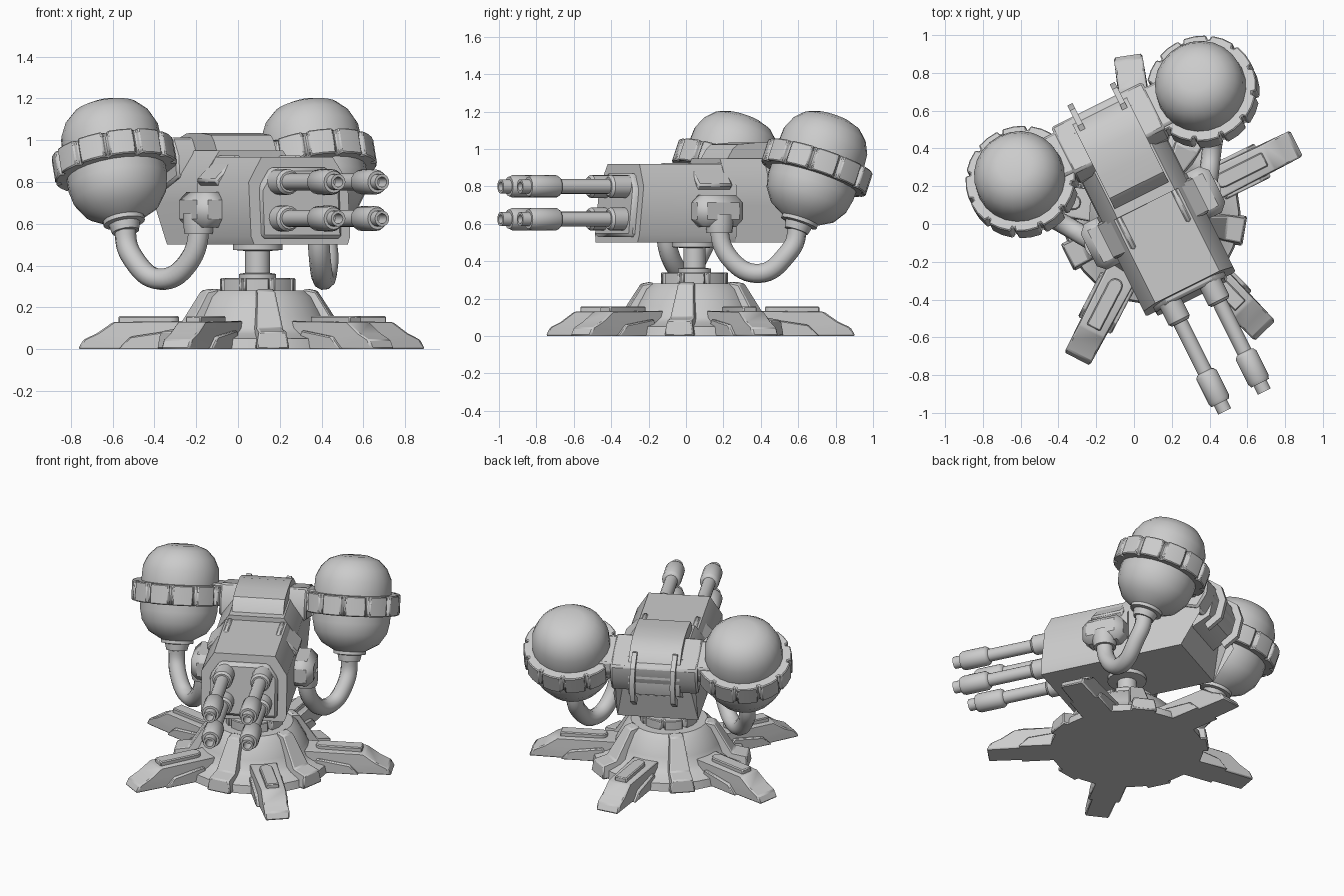
import bpy, bmesh, math
from mathutils import Matrix, Vector

if "Cube" in bpy.data.objects:
    bpy.data.objects.remove(bpy.data.objects["Cube"])

grey = bpy.data.materials.new("metal grey")
grey.diffuse_color = (0.6, 0.6, 0.6, 1)
grey.use_nodes = True
grey.node_tree.nodes["Principled BSDF"].inputs["Base Color"].default_value = grey.diffuse_color
# The whole model is swivelled about the base centre
WORLD = Matrix.Translation((0.094, 0.045, 0)) @ Matrix.Rotation(math.radians(26.5), 4, 'Z')
I = Matrix.Identity(4)


def finish(name, bm, mat=I, bevel=0):
    bmesh.ops.recalc_face_normals(bm, faces=bm.faces)
    me = bpy.data.meshes.new(name)
    bm.to_mesh(me)
    bm.free()
    me.materials.append(grey)
    ob = bpy.data.objects.new(name, me)
    bpy.context.collection.objects.link(ob)
    ob.matrix_world = WORLD @ mat
    if bevel:
        m = ob.modifiers.new("bevel", 'BEVEL')
        m.width, m.segments = bevel, 1
    return ob


def prism(name, pts, axis, c0, c1, mat=I, bevel=0, move=None):
    """Extrude a 2D outline along an axis; move(v) may shear or taper it."""
    bm = bmesh.new()
    put = {'x': lambda a, b, c: (c, a, b), 'y': lambda a, b, c: (a, c, b),
           'z': lambda a, b, c: (a, b, c)}[axis]
    lo = [bm.verts.new(put(a, b, c0)) for a, b in pts]
    hi = [bm.verts.new(put(a, b, c1)) for a, b in pts]
    n = len(pts)
    for i in range(n):
        j = (i + 1) % n
        bm.faces.new((lo[i], lo[j], hi[j], hi[i]))
    caps = [bm.faces.new(lo), bm.faces.new(hi)]
    if move:
        for v in bm.verts:
            move(v.co)
        bmesh.ops.connect_verts_concave(bm, faces=caps)
    return finish(name, bm, mat, bevel)


def box(name, size, mat, bevel=0.012):
    x, y, z = (s / 2 for s in size)
    return prism(name, [(-x, -y), (x, -y), (x, y), (-x, y)], 'z', -z, z, mat, bevel)


def lathe(name, prof, segs, mat=I):
    """Spin an (r, z) profile about z."""
    bm = bmesh.new()
    vs = [bm.verts.new((r, 0, z)) for r, z in prof]
    es = [bm.edges.new(p) for p in zip(vs, vs[1:])]
    bmesh.ops.spin(bm, geom=vs + es, cent=(0, 0, 0), axis=(0, 0, 1),
                   angle=math.tau, steps=segs, use_duplicate=False)
    bmesh.ops.remove_doubles(bm, verts=bm.verts, dist=1e-4)
    return finish(name, bm, mat)


def gear(r_in, r_out, teeth, duty=0.8):
    """Outline of a disc with broad shallow teeth."""
    pts = []
    for k in range(teeth):
        for f, r in ((0, r_out), (duty / 2, r_out), (duty, r_out), (duty + .06, r_in), (.94, r_in)):
            a = math.tau * (k + f) / teeth
            pts.append((r * math.cos(a), r * math.sin(a)))
    return pts


def tube(name, pts, r):
    cu = bpy.data.curves.new(name, 'CURVE')
    cu.dimensions = '3D'
    cu.bevel_depth, cu.bevel_resolution, cu.resolution_u = r, 3, 8
    s = cu.splines.new('BEZIER')
    s.bezier_points.add(len(pts) - 1)
    for b, p in zip(s.bezier_points, pts):
        b.co = p
        b.handle_left_type = b.handle_right_type = 'AUTO'
    for b, d in ((s.bezier_points[0], -1), (s.bezier_points[-1], 1)):
        b.handle_left_type = b.handle_right_type = 'FREE'
        b.handle_left = b.co - Vector((0, 0, .08 * d))
        b.handle_right = b.co + Vector((0, 0, .08 * d))
    cu.materials.append(grey)
    ob = bpy.data.objects.new(name, cu)
    bpy.context.collection.objects.link(ob)
    ob.matrix_world = WORLD


def T(x, y, z):
    return Matrix.Translation((x, y, z))


def R(deg, ax):
    return Matrix.Rotation(math.radians(deg), 4, ax)


# Base dome, collar and post
lathe("base_dome", [(0, 0), (.47, 0), (.46, .05), (.38, .075), (.345, .1), (.32, .16),
                    (.27, .25), (.235, .28), (0, .285)], 30)
prism("collar", gear(.15, .18, 8), 'z', .27, .34, bevel=.006)
lathe("post", [(0, .3), (.09, .3), (.09, .36), (.06, .365), (.06, .47), (.12, .475),
               (.12, .51), (0, .51)], 20)

# Five legs with foot flanges and top plates, and five ribs between them
leg_side = [(.25, 0), (.86, 0), (.835, .045), (.77, .075), (.69, .13), (.3, .135)]
rib_side = [(.2, .25), (.235, .29), (.285, .28), (.4, .1), (.49, .085), (.5, 0), (.3, 0)]
plate = [(.67, -.04), (.67, .04)] + [(.42 - .04 * math.sin(t * math.pi / 6),
                                      .04 * math.cos(t * math.pi / 6)) for t in range(7)]


def leg_taper(co):
    co.y *= 1.1 - .28 * co.x - .8 * max(0, co.z - .05)


def rib_taper(co):
    co.y *= 1.8 - 4 * min(co.z, .22)


for k in range(5):
    m = R(72 * k, 'Z')
    prism("leg", leg_side, 'y', -.088, .088, m, .008, leg_taper)
    prism("leg_flange", [(.35, 0), (.66, 0), (.6, .06), (.4, .09)], 'y', -.1, .1, m, .006)
    prism("leg_plate", plate, 'z', .12, .158, m, .006)
    prism("base_rib", rib_side, 'y', -.045, .045, R(72 * k + 36, 'Z'), .008, rib_taper)


# Gun body with sloping front
def front_slope(co):
    if co.y < -.2:
        co.y += (co.z - .5) * .1


section = [(-.25, .5), (.25, .5), (.265, .54), (.265, .8), (.19, .92),
           (-.19, .92), (-.265, .8), (-.265, .54)]
prism("gun_body", section, 'y', -.465, .12, move=front_slope)
face = [(-.21, .53), (.21, .53), (.21, .78), (.15, .87), (-.15, .87), (-.21, .78)]
prism("gun_face", face, 'y', -.495, -.4, bevel=.015, move=front_slope)


# Rear body: sides lean in towards the raised spine, back is wedge shaped
def rear_slope(co):
    if co.y > .3:
        co.y = .47 + .13 * min(1, (co.z - .5) / .2)
        co.y -= .4 * max(0, co.z - .88)
    else:
        co.y = .06 + .05 * max(0, co.z - .8)


rear = [(.25, .5), (.255, .7), (.25, .84), (.17, .95)]
prism("rear_body", rear + [(-x, z) for x, z in rear[::-1]], 'y', 0, .5, move=rear_slope)
prism("spine", [(.09, .88), (.1, .92), (.15, 1.0), (.18, 1.025), (.3, 1.035), (.44, 1.033),
                (.54, 1.005), (.61, .95), (.65, .85), (.62, .72), (.5, .66), (.1, .7)],
      'x', -.16, .16)

# Cross beam that carries the tanks
TILT = R(-20, 'X')
beam = [(-.11, -.06), (.13, -.06), (.15, 0), (.13, .06), (-.11, .06), (-.13, 0)]
prism("tank_beam", beam, 'x', -.36, .36, T(0, .48, .91) @ TILT, .01)
prism("beam_core", [(1.2 * a, 1.7 * b) for a, b in beam], 'x', -.27, .27,
      T(0, .475, .875) @ TILT, .012)

# Rear hooks: short curved rails behind the spine
hook = [(.52, .97), (.6, .99), (.69, .92), (.72, .82), (.69, .7), (.6, .64), (.58, .68),
        (.65, .73), (.675, .82), (.65, .9), (.59, .945), (.52, .94)]

for s in (-1, 1):
    prism("rear_hook", hook, 'x', s * .125 - .015, s * .125 + .015)
    # Shoulder wedges and hose sockets
    box("shoulder_plate", (.18, .21, .06), T(s * .205, -.015, .85) @ R(s * 45, 'Y'))
    box("hose_socket", (.16, .27, .17), T(s * .3, -.015, .668), .04)
    lathe("socket_collar", [(0, -.05), (.068, -.05), (.075, 0), (.075, .05), (0, .05)], 16,
          T(s * .32, -.01, .6))
    # Tank: dome, bowl, nozzle and toothed band
    tank = T(s * .535, .465, .9) @ TILT
    lathe("tank", [(0, .293), (.09, .289), (.155, .265), (.205, .215), (.235, .15), (.24, .07),
                   (.24, -.11), (.225, -.18), (.178, -.25), (.1, -.295), (.1, -.315),
                   (.075, -.32), (.065, -.36), (0, -.36)], 24, tank)
    prism("tank_band", gear(.272, .295, 12), 'z', -.062, .062, tank, .01)
    # Feed hose
    tube("feed_hose", [(s * .535, .345, .575), (s * .515, .28, .42), (s * .44, .17, .335),
                       (s * .355, .04, .41), (s * .32, -.01, .6)], .052)
    # Upper and lower gun barrels, hollow at the muzzle
    for z in (.625, .8):
        lathe("gun_barrel", [(0, .4), (.062, .4), (.062, .56), (.05, .575), (.04, .575),
                             (.04, .865), (.05, .87), (.06, .885), (.06, 1.03), (.052, 1.05),
                             (.038, 1.05), (.038, 1.1), (.024, 1.1), (.024, 1.02),
                             (0, 1.02)], 16, T(s * .117, 0, z) @ R(90, 'X'))

for o in bpy.data.objects:
    o.select_set(o.type == 'MESH')
bpy.context.view_layer.objects.active = bpy.data.objects["base_dome"]
bpy.ops.object.shade_smooth_by_angle(angle=math.radians(35))
